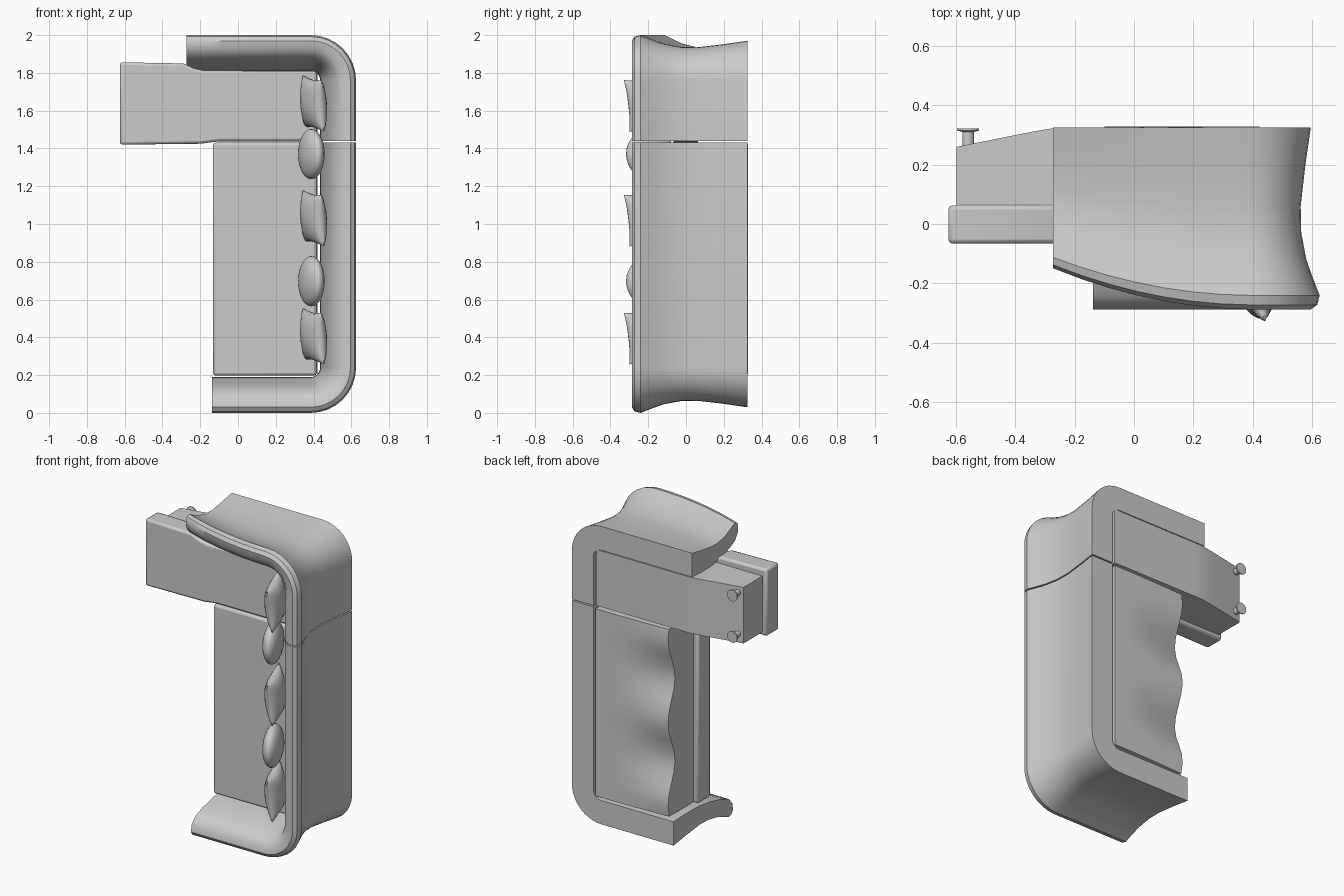
import bpy, bmesh
from math import sin, cos, pi, radians, sqrt

if "Cube" in bpy.data.objects:
    bpy.data.objects.remove(bpy.data.objects["Cube"])


def make(name, verts, faces, bevel=0.0, segs=2, angle=35):
    me = bpy.data.meshes.new(name)
    me.from_pydata(verts, [], faces)
    bm = bmesh.new()
    bm.from_mesh(me)
    bmesh.ops.remove_doubles(bm, verts=bm.verts, dist=1e-5)
    bmesh.ops.recalc_face_normals(bm, faces=bm.faces)
    bm.to_mesh(me)
    bm.free()
    ob = bpy.data.objects.new(name, me)
    bpy.context.collection.objects.link(ob)
    if bevel:
        m = ob.modifiers.new("bevel", 'BEVEL')
        m.width, m.segments, m.limit_method = bevel, segs, 'ANGLE'
        m.angle_limit = radians(40)
    for o in bpy.context.selected_objects:
        o.select_set(False)
    ob.select_set(True)
    bpy.context.view_layer.objects.active = ob
    bpy.ops.object.shade_smooth_by_angle(angle=radians(angle))
    return ob


def slab(name, outline, y0, y1, bevel):
    """Extrude an x-z outline between two depths."""
    n = len(outline)
    verts = [(x, y, z) for y in (y0, y1) for x, z in outline]
    faces = [tuple(range(n)), tuple(range(2 * n - 1, n - 1, -1))]
    faces += [(i, (i + 1) % n, n + (i + 1) % n, n + i) for i in range(n)]
    return make(name, verts, faces, bevel)


# Wraparound wall: section as (inset from the outer edge, depth)
SECTION = [(.03, .325), (.048, .2), (.064, .06), (.062, -.03), (.045, -.12), (.02, -.19),
           (0, -.24), (.008, -.272), (.03, -.287), (.075, -.28), (.115, -.245),
           (.145, -.17), (.17, -.06), (.188, .06), (.19, .2), (.185, .325)]
SEAM, R = 1.435, .24


def wall_path(d, upper, n=8, arm=7):
    """Arm end, round corner, then down the back to the seam."""
    r = max(R - d, .045)
    x_end = -.272 if upper else -.138
    cx, h = .625 - d - r, d + r
    pts = [(x_end + (cx - x_end) * i / arm, d) for i in range(arm)]
    pts += [(cx + r * sin(pi / 2 * i / n), h - r * cos(pi / 2 * i / n)) for i in range(n + 1)]
    if upper:
        pts = [(x, 2 - z) for x, z in pts]
    pts.append((.625 - d, SEAM + (.004 if upper else -.004)))
    return pts


def wall(name, upper):
    rows = []
    for d, y in SECTION:
        row = []
        for x, z in wall_path(d, upper):
            t = max(0, (.4 - x) / .67) if upper else 0
            row.append((x, .325 - (.325 - y) * (1 - .224 * t * t), z))
        rows.append(row)
    m, k = len(rows), len(rows[0])
    verts = [v for row in rows for v in row]
    faces = [(i * k + j, i * k + j + 1, (i + 1) % m * k + j + 1, (i + 1) % m * k + j)
             for i in range(m) for j in range(k - 1)]
    faces += [tuple(i * k for i in range(m)), tuple(i * k + k - 1 for i in range(m))]
    make(name, verts, faces)


wall("chaise_back_and_arm", True)
wall("seat_back_and_arm", False)

# Seat cushions
slab("chaise_cushion", [(-.625, 1.42), (-.2, 1.425), (-.1, 1.438), (.417, 1.438), (.417, 1.81),
                        (-.18, 1.812), (-.235, 1.825), (-.29, 1.85), (-.625, 1.856)],
     -.066, .063, .014)
slab("seat_cushion", [(-.132, .198), (.417, .198), (.417, 1.431), (-.132, 1.431)],
     -.066, .063, .014)


def base(name, x0, x1, z0, z1, nx, nz, depth):
    """Box whose underside follows a depth function."""
    verts, faces = [], []
    for i in range(nx + 1):
        for j in range(nz + 1):
            x, z = x0 + (x1 - x0) * i / nx, z0 + (z1 - z0) * j / nz
            verts += [(x, .066, z), (x, depth(x, z), z)]
    idx = lambda i, j, s: 2 * (i * (nz + 1) + j) + s
    for s in (0, 1):
        faces += [(idx(i, j, s), idx(i + 1, j, s), idx(i + 1, j + 1, s), idx(i, j + 1, s))
                  for i in range(nx) for j in range(nz)]
    for i in (0, nx):
        faces += [(idx(i, j, 0), idx(i, j + 1, 0), idx(i, j + 1, 1), idx(i, j, 1)) for j in range(nz)]
    for j in (0, nz):
        faces += [(idx(i, j, 0), idx(i + 1, j, 0), idx(i + 1, j, 1), idx(i, j, 1)) for i in range(nx)]
    make(name, verts, faces)


def chaise_depth(x, z):
    return .325 - .065 * max(0, (-.27 - x) / .325)


def seat_depth(x, z):
    fade = max(0, (.28 - x) / .38) ** 1.3
    return .328 - fade * .036 * (1 - cos(2 * pi * (z - .82) / .54))


base("chaise_base", -.597, .422, 1.445, 1.81, 12, 2, chaise_depth)
base("seat_base", -.1, .422, .205, 1.425, 6, 18, seat_depth)


# Feet under the chaise: stem and flared disc
def foot(z, n=16):
    prof = [(0, .24), (.02, .24), (.02, .31), (.037, .315), (.037, .322), (0, .322)]
    verts = [(-.558 + r * cos(2 * pi * k / n), y, z + r * sin(2 * pi * k / n))
             for r, y in prof for k in range(n)]
    faces = [(i * n + k, i * n + (k + 1) % n, (i + 1) * n + (k + 1) % n, (i + 1) * n + k)
             for i in range(1, 4) for k in range(n)]
    faces += [tuple(range(n, 2 * n)), tuple(range(4 * n, 5 * n))]
    make("chaise_foot", verts, faces)


for z in (1.5, 1.77):
    foot(z)


# Square scatter pillows with pinched edges
def square_pillow(z, n=10, half=.138):
    verts, faces = [], []
    for s in (-1, 1):
        off = len(verts)
        for i in range(n + 1):
            for j in range(n + 1):
                u, v = sin(pi / 2 * (2 * i / n - 1)), sin(pi / 2 * (2 * j / n - 1))
                t = .058 * sqrt(max(0, (1 - u * u) * (1 - v * v))) ** .9
                verts.append((s * t, half * u * (.92 + .08 * v * v), half * v * (.92 + .08 * u * u)))
        faces += [(off + i * (n + 1) + j, off + (i + 1) * (n + 1) + j,
                   off + (i + 1) * (n + 1) + j + 1, off + i * (n + 1) + j + 1)
                  for i in range(n) for j in range(n)]
    ob = make("square_pillow", verts, faces, angle=60)
    ob.location = (.4, -.185, z)
    ob.rotation_euler = (radians(5), radians(-5), radians(20))


for z in (1.637, 1.03, .405):
    square_pillow(z)

# Round scatter pillows
for z in (1.37, .697):
    bpy.ops.mesh.primitive_uv_sphere_add(segments=24, ring_count=14, location=(.388, -.19, z),
                                         rotation=(0, 0, radians(20)))
    ob = bpy.context.object
    ob.name = "round_pillow"
    ob.scale = (.057, .135, .133)
    bpy.ops.object.shade_smooth()
